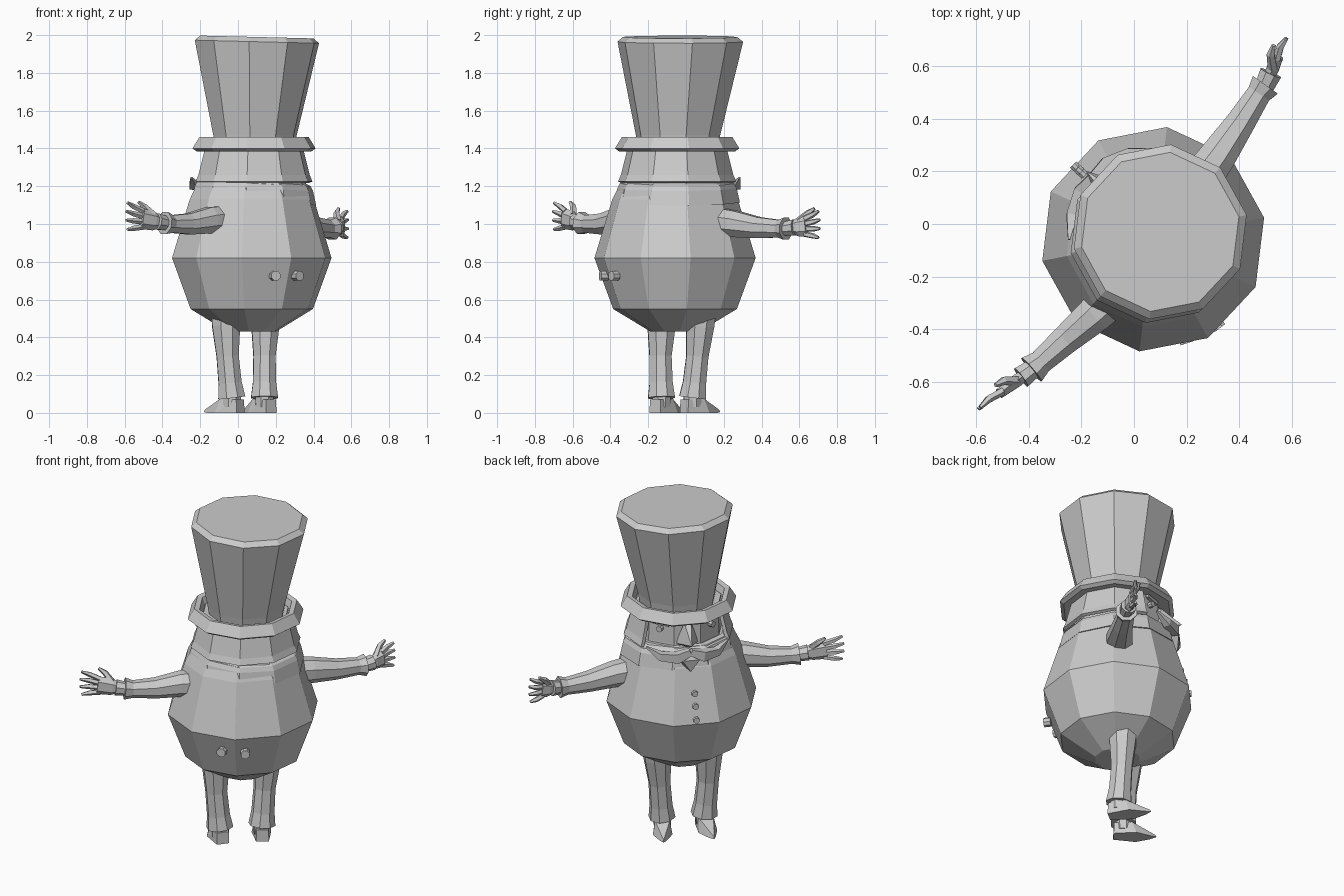
import bpy, bmesh, math
from mathutils import Vector, Matrix

if "Cube" in bpy.data.objects:
    bpy.data.objects.remove(bpy.data.objects["Cube"])

grey = bpy.data.materials.new("plain_grey")
grey.diffuse_color = (0.6, 0.6, 0.6, 1)
grey.use_nodes = True
grey.node_tree.nodes["Principled BSDF"].inputs["Base Color"].default_value = grey.diffuse_color

Z = Vector((0, 0, 1))
FA = math.radians(137)                       # heading of the figure
F = Vector((math.cos(FA), math.sin(FA), 0))  # forward
S = Vector((-F.y, F.x, 0)) * -1              # sideways
BODY = Vector((0.073, -0.058, 0))
HEAD = Vector((0.085, -0.047, 0))
HAT = Vector((0.09, -0.042, 0))


def finish(name, bm):
    bmesh.ops.recalc_face_normals(bm, faces=bm.faces)
    me = bpy.data.meshes.new(name)
    bm.to_mesh(me)
    bm.free()
    me.materials.append(grey)
    ob = bpy.data.objects.new(name, me)
    bpy.context.collection.objects.link(ob)
    return ob


def bridge(bm, rings, caps=True, loop=False, skip=()):
    vs = [[bm.verts.new(p) for p in r] for r in rings]
    n = len(vs[0])
    pairs = list(zip(vs, vs[1:])) + ([(vs[-1], vs[0])] if loop else [])
    for a, b in pairs:
        for i in range(n):
            if i not in skip:
                j = (i + 1) % n
                bm.faces.new((a[i], a[j], b[j], b[i]))
    if caps and not loop:
        bm.faces.new(vs[0])
        bm.faces.new(vs[-1])


def lathe(name, profile, centre, tilt=(0, 0), n=10, start=11, **kw):
    """Profile of (radius, z); tilt leans z along x and y."""
    rings = []
    for r, z in profile:
        ring = []
        for i in range(n):
            a = math.radians(start) + i * math.tau / n
            x, y = r * math.cos(a), r * math.sin(a)
            ring.append(centre + Vector((x, y, z + tilt[0] * x + tilt[1] * y)))
        rings.append(ring)
    bm = bmesh.new()
    bridge(bm, rings, **kw)
    return finish(name, bm)


def tube(name, pts, radii, n=8, ref=Z):
    """Sweep; a radius may be a (across, along ref) pair."""
    pts = [Vector(p) for p in pts]
    rings = []
    for k, p in enumerate(pts):
        t = (pts[min(k + 1, len(pts) - 1)] - pts[max(k - 1, 0)]).normalized()
        u = t.cross(ref).normalized()
        v = u.cross(t)
        r = radii[k] if isinstance(radii[k], tuple) else (radii[k], radii[k])
        rings.append([p + u * r[0] * math.cos(a) + v * r[1] * math.sin(a)
                      for a in [(i + .5) * math.tau / n for i in range(n)]])
    bm = bmesh.new()
    bridge(bm, rings)
    return finish(name, bm)


def hull(name, pts):
    bm = bmesh.new()
    for p in pts:
        bm.verts.new(p)
    bmesh.ops.convex_hull(bm, input=bm.verts)
    return finish(name, bm)


def at(f, s, z, c=HEAD):
    return c + F * f + S * s + Z * z


def button(name, p, out, r, depth=0.015):
    tube(name, [p - out * depth, p + out * depth], [r, r], 8)


# Pear-shaped body
lathe("body", [(.13, .43), (.33, .55), (.43, .82), (.335, 1.13), (.28, 1.24)], BODY)

# Head core and hair wrapping round the back, open at the face
lathe("head", [(.26, 1.15), (.25, 1.25), (.245, 1.42)], HEAD)
hair = lathe("hair", [(.315, 1.225), (.30, 1.26), (.262, 1.41)], HEAD,
             caps=False, skip=(2, 3, 4))
sol = hair.modifiers.new("thickness", "SOLIDIFY")
sol.thickness = 0.02

# Collar ring
lathe("collar", [(.265, 1.235), (.305, 1.215), (.318, 1.19), (.335, 1.115), (.27, 1.115)],
      HEAD, tilt=(-.05, 0), loop=True)

# Top hat with turned-up brim
lathe("hat_brim", [(.22, 1.39), (.31, 1.385), (.332, 1.40), (.295, 1.46), (.265, 1.455),
                   (.25, 1.41), (.20, 1.41)], HEAD, loop=True)
bm = bmesh.new()
rings = []
for r, z, lean in [(.21, 1.38, 0), (.225, 1.47, 0), (.335, 1.965, 1), (.305, 1.99, 1)]:
    rings.append([HAT + Vector((.01, .012, 0)) * lean +
                  Vector((r * math.cos(a), r * math.sin(a), z - .025 * lean * r * math.cos(a)))
                  for a in [math.radians(11 + 36 * i) for i in range(10)]])
bridge(bm, rings)
finish("hat_crown", bm)

# Face: nose, eyes, brows, moustache, beard
hull("nose", [at(.22, 0, 1.39), at(.25, .02, 1.38), at(.25, -.02, 1.38), at(.365, 0, 1.285),
              at(.23, .065, 1.25), at(.23, -.065, 1.25), at(.31, 0, 1.25)])
hull("beard", [at(.24, .11, 1.20), at(.24, -.11, 1.20), at(.35, .05, 1.19),
               at(.35, -.05, 1.19), at(.34, 0, 1.115), at(.28, 0, 1.11)])
for s, side in ((1, "left"), (-1, "right")):
    out = (F * .8 + S * s * .6).normalized()
    button(side + "_eye", at(.195, .145 * s, 1.335), out, .018, .02)
    tube(side + "_brow", [at(.225, .10 * s, 1.368), at(.18, .185 * s, 1.372)],
         [.016, .012], 4)
    tube(side + "_moustache",
         [at(.33, 0, 1.235), at(.325, .07 * s, 1.205), at(.29, .16 * s, 1.205),
          at(.235, .235 * s, 1.245)], [.025, .04, .03, .006], 4)

# Front and back buttons
for i, z in enumerate((.99, .92, .845)):
    r = .43 - (z - .82) * .306
    button("front_button_%d" % i, at(r * .951, 0, z, BODY), F, .018)
for i, (x, y) in enumerate(((.195, -.435), (.315, -.38))):
    p = Vector((x, y, .725))
    button("back_button_%d" % i, p, (p - BODY - Z * .725).normalized(), .027, .02)

# Arms: sleeve, wrist cuff, palm, fingers and thumb
arms = {
    "left": ([(.24, .15, 1.01), (.32, .26, 1.0), (.405, .385, .98), (.475, .495, .975),
              (.50, .53, .975)], (.585, .715, 1.0)),
    "right": ([(-.05, -.25, 1.02), (-.15, -.345, 1.02), (-.26, -.44, 1.0), (-.355, -.525, 1.0),
               (-.39, -.555, 1.005)], (-.60, -.71, 1.045)),
}
for side, (path, tip) in arms.items():
    tube(side + "_sleeve", path, [.085, .075, .06, .05, .063])
    w, tip = Vector(path[-1]), Vector(tip)
    d = (tip - w).normalized()
    L = (tip - w).length
    tube(side + "_cuff", [w - d * .02, w + d * .05], [.038, .046])
    tube(side + "_palm", [w + d * .03, w + d * .07, w + d * L * .58],
         [(.024, .032), (.028, .05), (.022, .055)], 6)
    for i in range(4):
        k = i - 1.5
        base = w + d * L * .52 + Z * .027 * k
        reach = L * (.46 - .035 * abs(k))
        end = base + d * reach + Z * .02 * k
        tube("%s_finger_%d" % (side, i), [base, base.lerp(end, .55) + F * .008, end],
             [.016, .015, .008], 5)
    b = w + d * .07 + Z * .03
    tube(side + "_thumb", [b, b + d * .035 + Z * .04 + F * .03, b + d * .07 + Z * .06 + F * .035],
         [.02, .017, .009], 5)

# Legs and pointed shoes
legs = {
    "left": ([(.145, .08, .56), (.145, .075, .46), (.14, .06, .30), (.14, .045, .16),
              (.14, .035, .08)], 128),
    "right": ([(-.06, -.125, .56), (-.063, -.13, .46), (-.055, -.135, .30), (-.042, -.132, .16),
               (-.033, -.13, .08)], 143),
}
for side, (path, heading) in legs.items():
    tube(side + "_trouser_leg", path, [.088, .08, .063, .066, .077], ref=F)
    x, y, _ = path[-1]
    tube(side + "_ankle", [(x, y, .03), (x, y, .11)], [.05, .052], ref=F)
    f = Vector((math.cos(math.radians(heading)), math.sin(math.radians(heading)), 0))
    s = Vector((-f.y, f.x, 0))
    o = Vector((x, y, 0))
    pts = [o + f * .185 + Z * .004, o + f * .18 + Z * .016]
    for k in (-1, 1):
        pts += [o - f * .058 + s * .036 * k, o + f * .07 + s * .055 * k,
                o + f * .15 + s * .02 * k, o - f * .055 + s * .034 * k + Z * .07,
                o + f * .045 + s * .042 * k + Z * .075]
    hull(side + "_shoe", pts)
